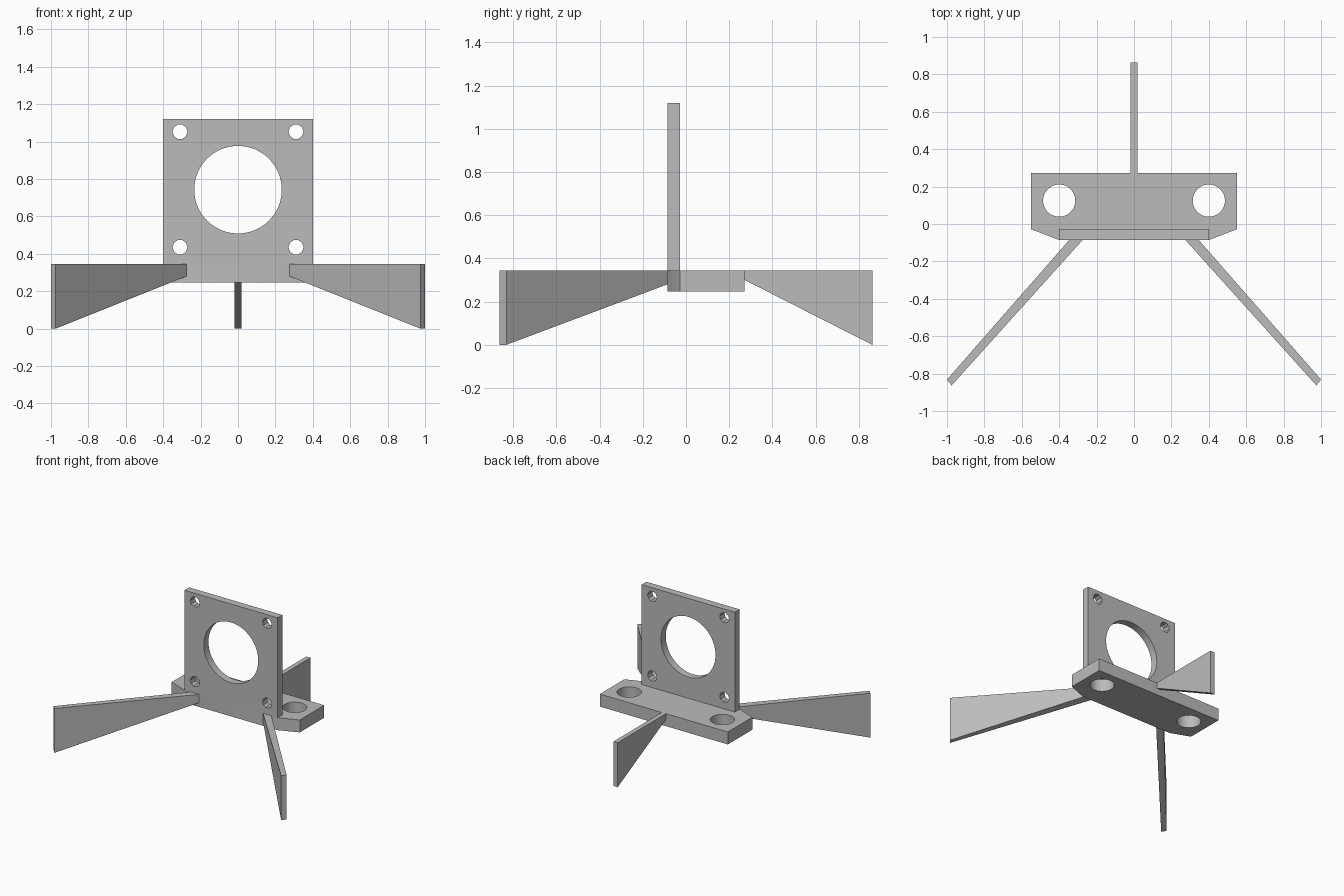
import bpy, bmesh, math

cube = bpy.data.objects.get("Cube")
if cube:
    bpy.data.objects.remove(cube, do_unlink=True)

grey = bpy.data.materials.new("plain grey")
grey.use_nodes = True
grey.diffuse_color = (0.5, 0.5, 0.5, 1)
grey.node_tree.nodes["Principled BSDF"].inputs["Base Color"].default_value = (0.5, 0.5, 0.5, 1)


def circle(cx, cy, r, sides):
    turn = 2 * math.pi / sides
    return [(cx + r * math.cos(i * turn), cy + r * math.sin(i * turn)) for i in range(sides)]


def slab(name, loops, thickness, location, tilt=0):
    """Flat slab from an outline followed by its holes."""
    curve = bpy.data.curves.new(name, 'CURVE')
    curve.dimensions = '2D'
    curve.fill_mode = 'BOTH'
    curve.extrude = thickness / 2
    for loop in loops:
        spline = curve.splines.new('POLY')
        spline.points.add(len(loop) - 1)
        for point, (x, y) in zip(spline.points, loop):
            point.co = (x, y, 0, 1)
        spline.use_cyclic_u = True
    obj = bpy.data.objects.new(name, curve)
    bpy.context.collection.objects.link(obj)
    obj.location = location
    obj.rotation_euler.x = tilt
    bpy.ops.object.select_all(action='DESELECT')
    obj.select_set(True)
    bpy.context.view_layer.objects.active = obj
    bpy.ops.object.convert(target='MESH')
    obj = bpy.context.object
    bm = bmesh.new()
    bm.from_mesh(obj.data)
    bmesh.ops.remove_doubles(bm, verts=bm.verts, dist=0.0001)
    bmesh.ops.recalc_face_normals(bm, faces=bm.faces)
    bm.to_mesh(obj.data)
    bm.free()
    obj.data.materials.clear()
    obj.data.materials.append(grey)
    bpy.ops.object.shade_smooth_by_angle(angle=math.radians(30))


def leg(name, inner, outer, root_z):
    """Wedge leg: flat top, underside sloping from the root to the ground."""
    plan = inner + outer
    bm = bmesh.new()
    top = [bm.verts.new((x, y, TOP)) for x, y in plan]
    low = [bm.verts.new((x, y, z)) for (x, y), z in zip(plan, (root_z, root_z, 0, 0))]
    bm.faces.new(top)
    bm.faces.new(low[::-1])
    for i in range(4):
        j = (i + 1) % 4
        bm.faces.new((top[i], low[i], low[j], top[j]))
    bmesh.ops.recalc_face_normals(bm, faces=bm.faces)
    mesh = bpy.data.meshes.new(name)
    bm.to_mesh(mesh)
    bm.free()
    mesh.materials.append(grey)
    bpy.context.collection.objects.link(bpy.data.objects.new(name, mesh))


TOP, BOTTOM = 0.345, 0.248
FRONT, STEP, BACK = -0.086, -0.028, 0.272

# Base with tapered front corners and two bolt holes
outline = [(-0.55, BACK), (-0.55, STEP), (-0.4, FRONT), (0.4, FRONT), (0.55, STEP), (0.55, BACK)]
slab("base", [outline] + [circle(s * 0.4, 0.125, 0.086, 48) for s in (-1, 1)],
     TOP - BOTTOM, (0, 0, (TOP + BOTTOM) / 2))

# Upright plate with a large opening and four corner holes
outline = [(-0.4, TOP), (0.4, TOP), (0.4, 1.12), (-0.4, 1.12)]
holes = [circle(0, 0.743, 0.234, 64)]
holes += [circle(s * 0.31, z, 0.04, 10) for s in (-1, 1) for z in (0.435, 1.053)]
slab("upright_plate", [outline] + holes, STEP - FRONT,
     (0, (FRONT + STEP) / 2, 0), math.pi / 2)

# Splayed front legs
for side, s in (("left", 1), ("right", -1)):
    leg("front_leg_" + side, [(s * 0.275, FRONT), (s * 0.347, FRONT)],
        [(s * 1.0, -0.832), (s * 0.975, -0.863)], 0.28)

# Rear leg
leg("rear_leg", [(-0.018, BACK), (0.018, BACK)], [(0.018, 0.863), (-0.018, 0.863)], 0.3)
